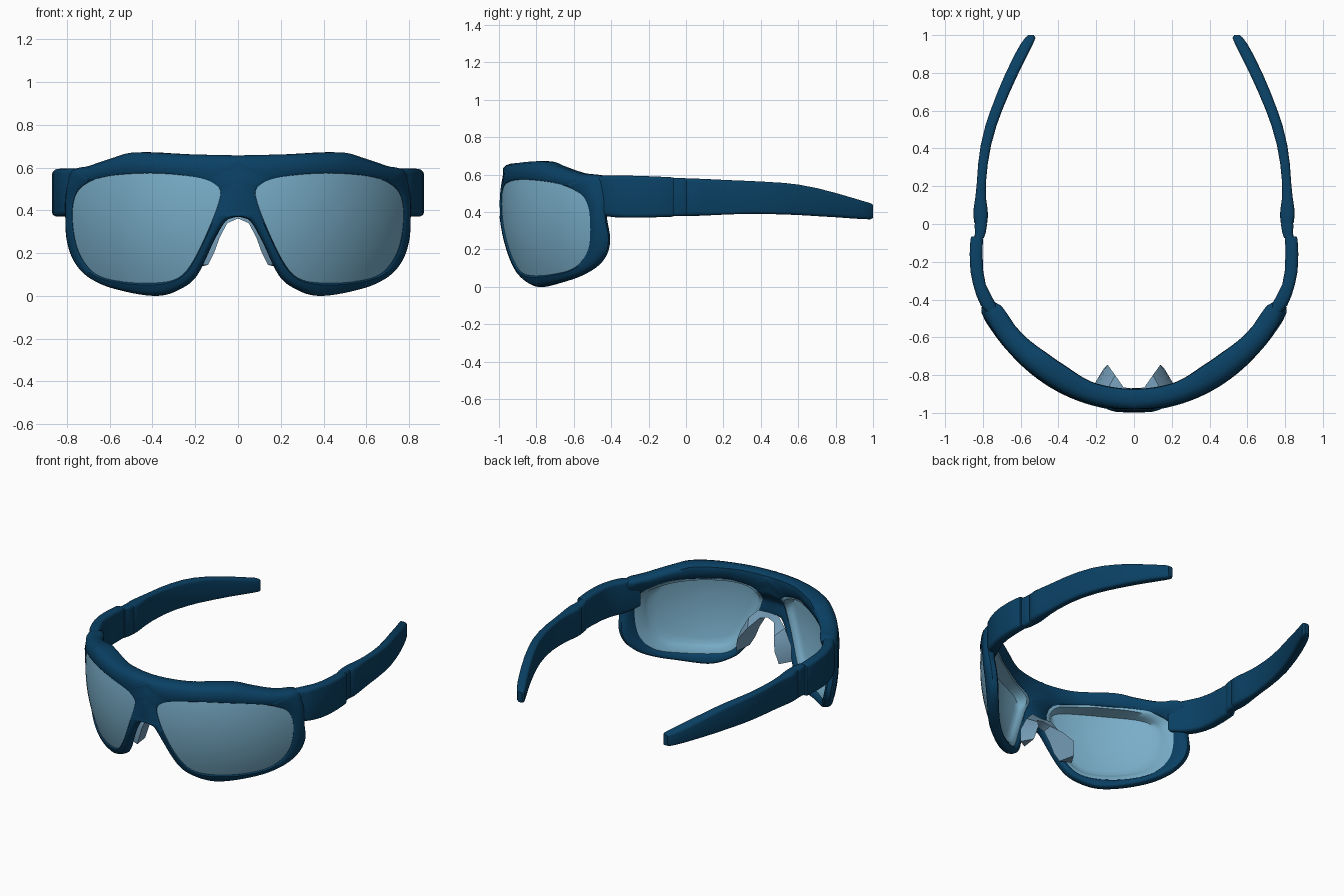
import bpy, bmesh, math

if "Cube" in bpy.data.objects:
    bpy.data.objects.remove(bpy.data.objects["Cube"])


def material(name, rgba):
    m = bpy.data.materials.new(name)
    m.diffuse_color = rgba
    m.use_nodes = True
    m.node_tree.nodes["Principled BSDF"].inputs["Base Color"].default_value = m.diffuse_color
    return m


NAVY = material("navy_plastic", (0.003, 0.052, 0.128, 1.0))
LENS = material("blue_lens", (0.19, 0.42, 0.58, 0.85))
PAD = material("clear_pad", (0.18, 0.34, 0.48, 0.85))


def finish(name, bm, mat, angle=35, cut=False):
    """Turn a right-half bmesh into a mirrored, smooth-shaded object."""
    bmesh.ops.recalc_face_normals(bm, faces=bm.faces)
    if cut:
        geom = bm.verts[:] + bm.edges[:] + bm.faces[:]
        bmesh.ops.bisect_plane(bm, geom=geom, dist=1e-5, plane_co=(0, 0, 0),
                               plane_no=(1, 0, 0), clear_inner=True)
    me = bpy.data.meshes.new(name)
    bm.to_mesh(me)
    bm.free()
    ob = bpy.data.objects.new(name, me)
    bpy.context.collection.objects.link(ob)
    me.materials.append(mat)
    bpy.ops.object.select_all(action='DESELECT')
    bpy.context.view_layer.objects.active = ob
    ob.select_set(True)
    bpy.ops.object.shade_smooth_by_angle(angle=math.radians(angle))
    mod = ob.modifiers.new("mirror", 'MIRROR')
    mod.merge_threshold = 0.0005
    return ob


def bridge_rings(bm, rings, closed=False, caps=False):
    """Skin a row of equally long point rings."""
    vs = [[bm.verts.new(p) for p in r] for r in rings]
    n = len(vs[0])
    for i in range(len(vs) if closed else len(vs) - 1):
        a, b = vs[i], vs[(i + 1) % len(vs)]
        for j in range(n):
            k = (j + 1) % n
            bm.faces.new((a[j], a[k], b[k], b[j]))
    if caps:
        bm.faces.new(vs[0])
        bm.faces.new(vs[-1])
    return vs


def smooth(v, lo, hi):
    f = max(0, min(1, (v - lo) / (hi - lo)))
    return f * f * (3 - 2 * f)


# Wrapped face surface: x, z and depth behind it give a 3D point
def wrap(x, z, depth):
    r = 0.86 - 0.48 * (z - 0.42) ** 2
    t = math.asin(max(-0.99, min(0.99, x / r)))
    widen = 1 + 0.02 * (x / 0.82) ** 4
    return ((r - depth) * math.sin(t) * widen, -0.14 - (r - depth) * math.cos(t), z)


def rim_depth(x, z):
    swell = smooth(x, 0.2, 0.45) * (1 - smooth(x, 0.55, 0.78))
    return 0.065 + (0.042 + 0.02 * swell) * smooth(z, 0.45, 0.6)


CX, CZ = 0.43, 0.42


def polar(points, sub=8):
    """Smooth closed outline -> function giving radius at an angle."""
    n, out = len(points), []
    for i in range(n):
        p = [points[(i + k - 1) % n] for k in range(4)]
        for s in range(sub):
            t = s / sub
            q = [0.5 * (2 * p[1][c] + (p[2][c] - p[0][c]) * t
                 + (2 * p[0][c] - 5 * p[1][c] + 4 * p[2][c] - p[3][c]) * t * t
                 + (3 * p[1][c] - p[0][c] - 3 * p[2][c] + p[3][c]) * t ** 3)
                 for c in (0, 1)]
            dx, dz = q[0] - CX, q[1] - CZ
            out.append((math.atan2(dz, dx), math.hypot(dx, dz)))
    out.sort()
    tau = 2 * math.pi
    out = [(out[-1][0] - tau, out[-1][1])] + out + [(out[0][0] + tau, out[0][1])]

    def radius(a):
        for (a0, r0), (a1, r1) in zip(out, out[1:]):
            if a0 <= a <= a1:
                return r0 + (r1 - r0) * (a - a0) / max(a1 - a0, 1e-9)
        return out[0][1]
    return radius


lens_r = polar([(0.085, 0.46), (0.10, 0.515), (0.19, 0.553), (0.40, 0.573), (0.62, 0.558),
                (0.73, 0.51), (0.768, 0.43), (0.766, 0.30), (0.735, 0.185), (0.665, 0.10),
                (0.55, 0.067), (0.40, 0.06), (0.29, 0.08), (0.22, 0.15), (0.14, 0.31)])
rim_r = polar([(-0.15, 0.657), (0.0, 0.657), (0.25, 0.662), (0.50, 0.671), (0.61, 0.645),
               (0.72, 0.607), (0.785, 0.588), (0.803, 0.50), (0.805, 0.38), (0.798, 0.25),
               (0.76, 0.145), (0.69, 0.075), (0.58, 0.03), (0.40, 0.0), (0.28, 0.035),
               (0.20, 0.10), (0.12, 0.255), (0.06, 0.35), (0.0, 0.37), (-0.06, 0.37),
               (-0.15, 0.40)])

# Frame front: a rounded ring around each lens, deeper at the brow
N = 180
angles = [-math.pi + 2 * math.pi * (i + 0.5) / N for i in range(N)]
bm = bmesh.new()
rings = []
for a in angles:
    r0, r1 = lens_r(a), rim_r(a)
    w = max(r1 - r0, 0.02)
    r1 = r0 + w
    zo = CZ + r1 * math.sin(a)
    k = 1 / max(0.4, math.sin(a)) if zo > 0.6 else 1
    e1, e2 = min(0.010 * k, w * 0.15), min(0.03 * k, w * 0.35)
    d = rim_depth(CX + r1 * math.cos(a), zo)
    prof = [(r0, 0.008), (r0 + e1, 0), (r1 - e2, 0), (r1 - e1, 0.10 * d), (r1, 0.3 * d),
            (r1, 0.75 * d), (r1 - e1, 0.93 * d), (r1 - e2, d), (r0 + e1, d), (r0, 0.9 * d)]
    rings.append([wrap(CX + r * math.cos(a), CZ + r * math.sin(a), q) for r, q in prof])
bridge_rings(bm, rings, closed=True)
finish("frame_front", bm, NAVY, 48, cut=True)

# Curved lenses: flush front, and a back that steps out to a flange at the rim
bm = bmesh.new()
rings = []
front = [(s / 8, False) for s in range(1, 9)] + [(1.02, False)]
back = [(1.02, True), (0.99, True), (0.93, True), (0.88, True), (0.84, True)]
back += [(s / 8, True) for s in range(6, 0, -1)]
for s, is_back in front + back:
    ring = []
    for a in angles[::2]:
        x, z = CX + s * lens_r(a) * math.cos(a), CZ + s * lens_r(a) * math.sin(a)
        edge = rim_depth(CX + lens_r(a) * math.cos(a), CZ + rim_r(a) * math.sin(a)) - 0.012
        depth = 0.035 + (edge - 0.035) * smooth(s, 0.84, 0.93) if is_back else 0.010
        ring.append(wrap(x, z, depth))
    rings.append(ring)
bridge_rings(bm, rings, caps=True)
finish("lens", bm, LENS, 50)


# Temple arms: rounded sections along y (y, inner x, outer x, low z, high z)
def arm(name, stations):
    bm = bmesh.new()
    rings = []
    for y, xi, xo, zl, zh in stations:
        w, h, ring = (xo - xi) / 2, (zh - zl) / 2, []
        b = min(w, h) * 0.6
        for sx, sz, a0 in ((1, 1, 0), (-1, 1, 90), (-1, -1, 180), (1, -1, 270)):
            for k in range(4):
                a = math.radians(a0 + 30 * k)
                ring.append(((xi + xo) / 2 + sx * (w - b) + b * math.cos(a), y,
                             (zl + zh) / 2 + sz * (h - b) + b * math.sin(a)))
        rings.append(ring)
    bridge_rings(bm, rings, caps=True)
    finish(name, bm, NAVY, 40)


arm("end_piece", [(-0.50, 0.690, 0.750, 0.40, 0.588), (-0.43, 0.728, 0.812, 0.378, 0.596),
                  (-0.38, 0.755, 0.834, 0.372, 0.596), (-0.32, 0.785, 0.852, 0.37, 0.595),
                  (-0.25, 0.798, 0.866, 0.37, 0.593), (-0.16, 0.802, 0.87, 0.372, 0.59),
                  (-0.08, 0.80, 0.866, 0.374, 0.586), (-0.066, 0.803, 0.86, 0.378, 0.583)])
arm("temple", [(-0.075, 0.795, 0.845, 0.378, 0.582), (-0.045, 0.785, 0.842, 0.378, 0.582),
               (-0.004, 0.778, 0.844, 0.378, 0.581), (0.002, 0.781, 0.840, 0.379, 0.580),
               (0.008, 0.776, 0.846, 0.378, 0.58), (0.05, 0.773, 0.851, 0.379, 0.579),
               (0.09, 0.777, 0.848, 0.381, 0.577), (0.14, 0.784, 0.840, 0.383, 0.575),
               (0.22, 0.784, 0.832, 0.387, 0.571), (0.32, 0.774, 0.825, 0.39, 0.567),
               (0.42, 0.756, 0.811, 0.39, 0.562), (0.52, 0.728, 0.787, 0.387, 0.556),
               (0.60, 0.699, 0.760, 0.384, 0.547), (0.70, 0.657, 0.722, 0.378, 0.528),
               (0.80, 0.611, 0.679, 0.372, 0.502), (0.90, 0.561, 0.630, 0.365, 0.473),
               (0.95, 0.536, 0.602, 0.362, 0.458), (0.985, 0.522, 0.577, 0.361, 0.448),
               (1.0, 0.530, 0.561, 0.368, 0.438)])

# Nose piece: triangular sections (front, back, outer) following the nose arch
bm = bmesh.new()
bridge_rings(bm, [
    [(0.0, -0.93, 0.362), (0.0, -0.872, 0.372), (0.0, -0.89, 0.40)],
    [(0.05, -0.92, 0.340), (0.055, -0.865, 0.355), (0.075, -0.88, 0.40)],
    [(0.085, -0.91, 0.275), (0.10, -0.80, 0.30), (0.135, -0.865, 0.34)],
    [(0.112, -0.90, 0.20), (0.14, -0.745, 0.23), (0.190, -0.855, 0.24)],
    [(0.14, -0.88, 0.145), (0.16, -0.765, 0.14), (0.205, -0.84, 0.14)]], caps=True)
cap = min(bm.faces, key=lambda f: f.calc_center_median().x)
bm.faces.remove(cap)
finish("nose_piece", bm, PAD, 30)
